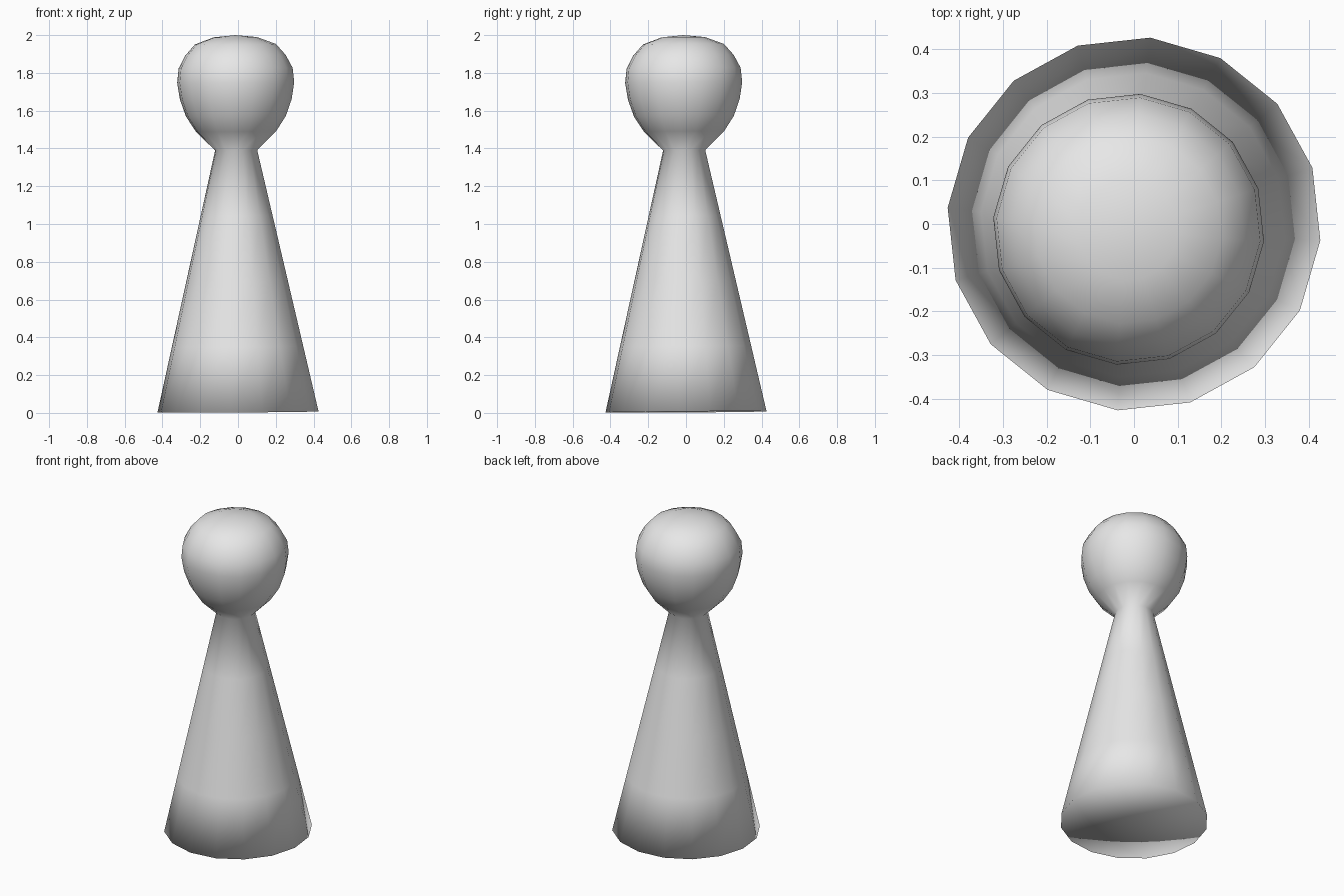
import bpy, bmesh, math
from mathutils import Matrix

if "Cube" in bpy.data.objects:
    bpy.data.objects.remove(bpy.data.objects["Cube"])

SIDES = 16
TURN = math.radians(-5)      # rotation of the facets about the axis
TILT = 0.007                 # very slight lean of the axis
LIFT = 0.005

# Profile (radius, height): conical body with even rings, then rounded head
BASE, NECK, BODY_RINGS = (0.428, 0.0), (0.112, 1.385), 4
profile = [tuple(a + (b - a) * i / BODY_RINGS for a, b in zip(BASE, NECK))
           for i in range(BODY_RINGS + 1)]
profile += [(0.213, 1.485), (0.265, 1.565), (0.297, 1.655), (0.311, 1.745),
            (0.303, 1.82), (0.267, 1.888), (0.215, 1.947), (0.115, 1.984)]

bm = bmesh.new()
rings = []
for r, z in profile:
    angles = [TURN + 2 * math.pi * k / SIDES for k in range(SIDES)]
    rings.append([bm.verts.new((r * math.cos(a), r * math.sin(a), z)) for a in angles])

# Side walls
for low, high in zip(rings, rings[1:]):
    for k in range(SIDES):
        n = (k + 1) % SIDES
        bm.faces.new((low[k], low[n], high[n], high[k]))

# Underside and crown closed with fans
bottom = bm.verts.new((0, 0, 0))
top = bm.verts.new((0, 0, 1.995))
for k in range(SIDES):
    n = (k + 1) % SIDES
    bm.faces.new((rings[0][n], rings[0][k], bottom))
    bm.faces.new((rings[-1][k], rings[-1][n], top))

# Slight lean, then stand on the ground
bm.transform(Matrix.Translation((0, 0, LIFT))
             @ Matrix.Rotation(TILT, 4, 'X') @ Matrix.Rotation(-TILT, 4, 'Y'))
bmesh.ops.recalc_face_normals(bm, faces=bm.faces)
for f in bm.faces:
    f.smooth = True

mesh = bpy.data.meshes.new("game_pawn")
bm.to_mesh(mesh)
bm.free()
pawn = bpy.data.objects.new("game_pawn", mesh)
bpy.context.collection.objects.link(pawn)

# Light grey finish
grey = bpy.data.materials.new("light_grey")
grey.diffuse_color = (0.8, 0.8, 0.8, 1)
grey.use_nodes = True
grey.node_tree.nodes["Principled BSDF"].inputs["Base Color"].default_value = grey.diffuse_color
mesh.materials.append(grey)
